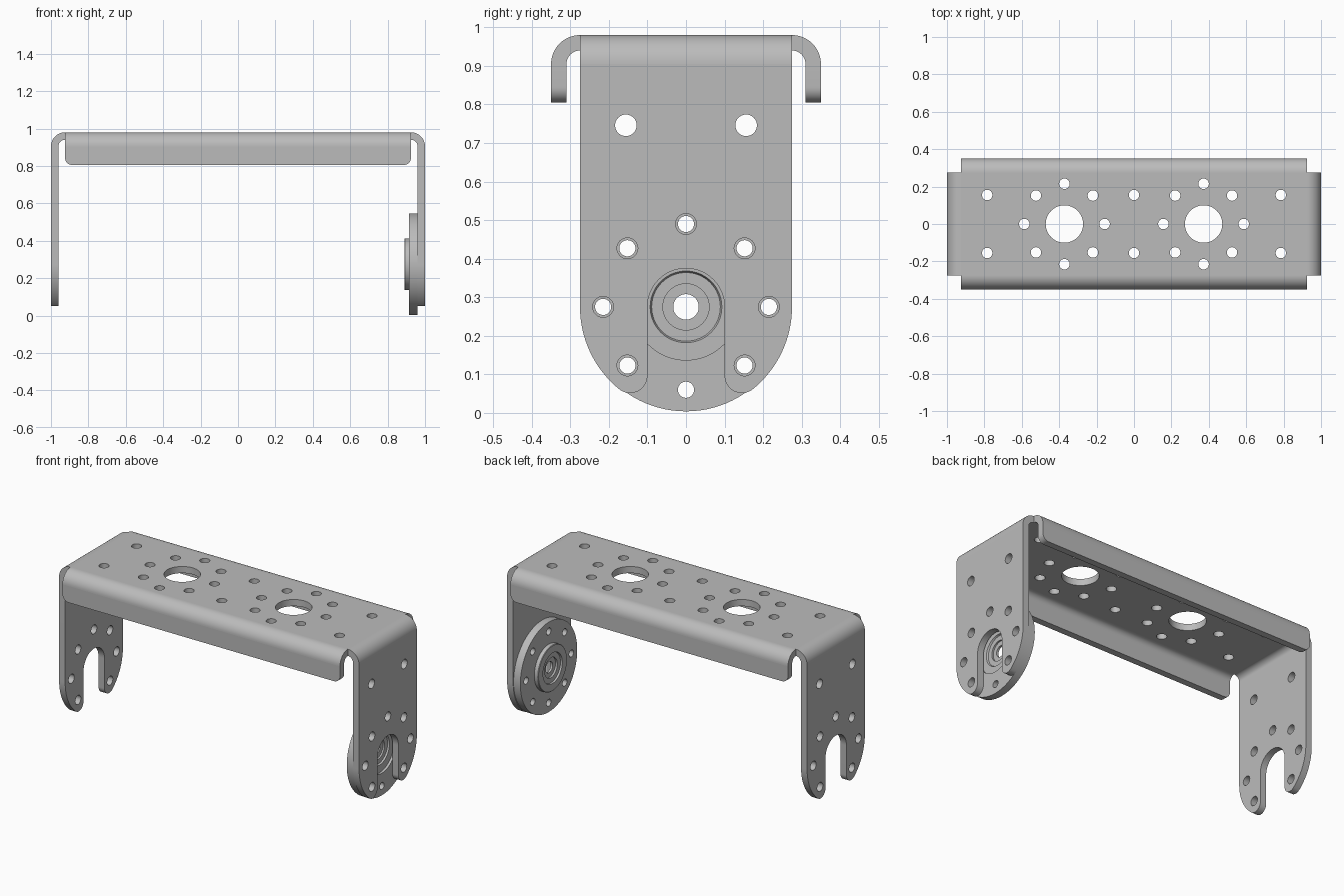
import bpy, bmesh
from math import sin, cos, radians, pi, atan2, degrees, sqrt
from mathutils import Matrix, Vector

if "Cube" in bpy.data.objects:
    bpy.data.objects.remove(bpy.data.objects["Cube"])

# Single brushed metal grey
metal = bpy.data.materials.new("metal_grey")
metal.use_nodes = True
GREY = (0.5, 0.5, 0.5, 1)
metal.diffuse_color = GREY
metal.node_tree.nodes["Principled BSDF"].inputs["Base Color"].default_value = GREY

# Sheet planes: local outline axes mapped to world axes
XY = Matrix.Identity(4)
YZ = Matrix(((0, 0, 1), (1, 0, 0), (0, 1, 0))).to_4x4()
XZ = Matrix(((1, 0, 0), (0, 0, -1), (0, 1, 0))).to_4x4()

T = 0.04            # sheet thickness
TOP = 0.98
BEND = 0.075        # outer bend radius
BZ = TOP - BEND     # height of the bend centres
HX, HY = 0.925, 0.275
AXIS = 0.275        # height of the pivot
RING = 0.215        # bolt circle radius


def arc(cx, cy, r, a0, a1, n=16):
    steps = [radians(a0 + (a1 - a0) * i / n) for i in range(n + 1)]
    return [(cx + r * cos(a), cy + r * sin(a)) for a in steps]


def circle(cx, cy, r, n=32):
    return arc(cx, cy, r, 0, 360, n)[:-1]


def bolt_ring(cx, cy, r):
    return [circle(cx + RING * cos(k * pi / 4), cy + RING * sin(k * pi / 4), r)
            for k in range(8)]


def finish(name, bm):
    bmesh.ops.recalc_face_normals(bm, faces=bm.faces)
    mesh = bpy.data.meshes.new(name)
    bm.to_mesh(mesh)
    bm.free()
    mesh.materials.clear()
    mesh.materials.append(metal)
    ob = bpy.data.objects.new(name, mesh)
    bpy.context.collection.objects.link(ob)
    bpy.ops.object.select_all(action='DESELECT')
    ob.select_set(True)
    bpy.context.view_layer.objects.active = ob
    bpy.ops.object.shade_smooth_by_angle(angle=radians(30))
    return ob


def sheet(name, outline, holes, thickness, plane, offset):
    """Flat plate with holes, filled from a 2D curve and thickened."""
    cu = bpy.data.curves.new(name, 'CURVE')
    cu.dimensions = '2D'
    cu.fill_mode = 'BOTH'
    cu.extrude = thickness / 2
    for loop in [outline] + holes:
        sp = cu.splines.new('POLY')
        sp.points.add(len(loop) - 1)
        for p, (u, v) in zip(sp.points, loop):
            p.co = (u, v, 0, 1)
        sp.use_cyclic_u = True
    tmp = bpy.data.objects.new(name + "_outline", cu)
    bpy.context.collection.objects.link(tmp)
    dg = bpy.context.evaluated_depsgraph_get()
    mesh = bpy.data.meshes.new_from_object(tmp.evaluated_get(dg))
    bm = bmesh.new()
    bm.from_mesh(mesh)
    bpy.data.objects.remove(tmp)
    bpy.data.curves.remove(cu)
    bpy.data.meshes.remove(mesh)
    bmesh.ops.remove_doubles(bm, verts=bm.verts, dist=1e-5)
    bm.transform(Matrix.Translation(offset) @ plane)
    return finish(name, bm)


def bend_profile(side, centre):
    """Quarter ring that turns the top sheet downward."""
    pts = arc(centre, BZ, BEND, 0, 90) + arc(centre, BZ, BEND - T, 90, 0)
    return [(side * u, v) for u, v in pts]


# Top plate with two large openings, their bolt rings and extra holes
HOLE = 0.028
holes = []
for s in (-1, 1):
    holes.append(circle(s * 0.372, 0, 0.1, 48))
    holes += bolt_ring(s * 0.372, 0, HOLE)
    holes += [circle(x, s * 0.155, HOLE) for x in (-0.785, 0, 0.785)]
plate = [(-HX, -HY), (HX, -HY), (HX, HY), (-HX, HY)]
sheet("top_plate", plate, holes, T, XY, (0, 0, TOP - T / 2))

# Leg outline: round end, open slot with rounded lips
lip = 0.045
lip_y = 0.1 + lip
lip_dz = sqrt((HY - lip) ** 2 - lip_y ** 2)
lip_a = 360 + degrees(atan2(-lip_dz, -lip_y))
half = [(-HY, BZ)] + arc(0, AXIS, HY, 180, lip_a, 20)
half += arc(-lip_y, AXIS - lip_dz, lip, lip_a, 360, 14)[1:]
half += arc(0, AXIS, 0.1, 180, 90)
leg = half + [(-u, v) for u, v in reversed(half[:-1])]
leg_holes = [h for k, h in enumerate(bolt_ring(0, AXIS, 0.027)) if k != 6]
leg_holes += [circle(s * 0.156, 0.746, HOLE) for s in (-1, 1)]

# Front and back flange outline with rounded lower corners
low, rc = 0.805, 0.04
flange = [(HX, BZ), (-HX, BZ)]
flange += arc(-HX + rc, low + rc, rc, 180, 270, 8)
flange += arc(HX - rc, low + rc, rc, 270, 360, 8)

for s, leg_name, flange_name in ((-1, "right", "front"), (1, "left", "back")):
    sheet(leg_name + "_leg", leg, leg_holes, T, YZ, (s * (1 - T / 2), 0, 0))
    sheet(leg_name + "_bend", bend_profile(s, HX), [], 2 * HY, XZ, (0, 0, 0))
    sheet(flange_name + "_flange", flange, [], T, XZ,
          (0, s * (HY + BEND - T / 2), 0))
    sheet(flange_name + "_bend", bend_profile(s, HY), [], 2 * HX, YZ, (0, 0, 0))

# Pivot disc on the inside of the left leg
HUB = 0.138
sheet("pivot_disc", circle(0, AXIS, 0.271, 96),
      bolt_ring(0, AXIS, 0.021) + [circle(0, AXIS, HUB, 64)],
      0.045, YZ, (0.9375, 0, 0))

# Stepped hub turned around the pivot axis: (radius, x)
profile = [(HUB, 0.945), (HUB, 0.892), (HUB - 0.003, 0.889), (0.092, 0.889),
           (0.09, 0.9), (0.06, 0.9), (0.06, 0.912), (0.033, 0.912),
           (0.033, 0.925), (0.06, 0.925), (0.06, 0.935), (0.089, 0.935),
           (0.093, 0.945)]
bm = bmesh.new()
verts = [bm.verts.new((x, r, AXIS)) for r, x in profile]
edges = [bm.edges.new((verts[i - 1], verts[i])) for i in range(len(verts))]
bmesh.ops.spin(bm, geom=verts + edges, cent=(0, 0, AXIS), axis=(1, 0, 0),
               angle=2 * pi, steps=64, use_merge=True)
bmesh.ops.remove_doubles(bm, verts=bm.verts, dist=1e-5)
finish("pivot_hub", bm)
